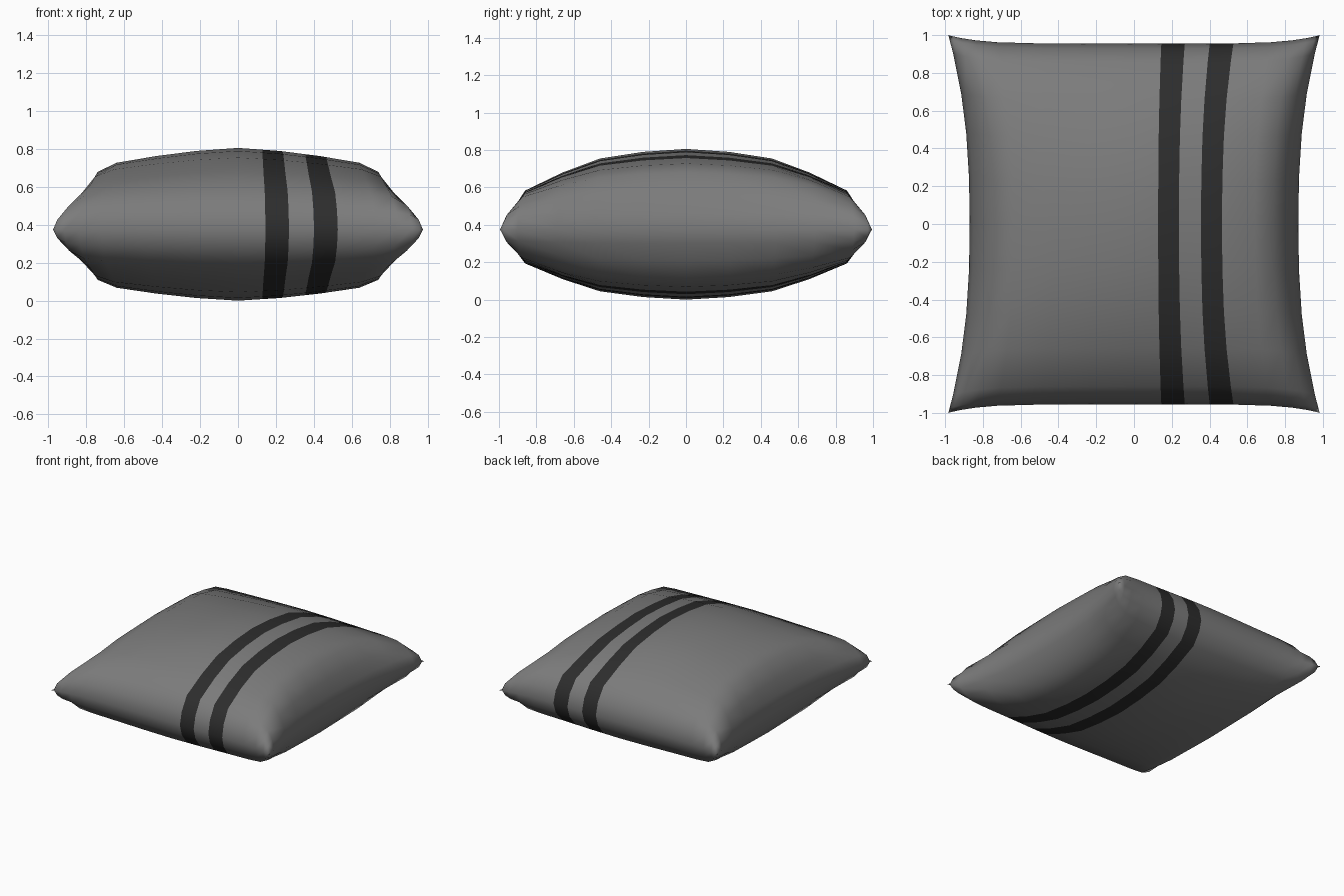
import bpy
import bmesh

cube = bpy.data.objects.get("Cube")
if cube:
    bpy.data.objects.remove(cube, do_unlink=True)


def make_material(name, value):
    mat = bpy.data.materials.new(name)
    mat.use_nodes = True
    color = (value, value, value, 1)
    mat.diffuse_color = color
    bsdf = mat.node_tree.nodes["Principled BSDF"]
    bsdf.inputs["Base Color"].default_value = color
    bsdf.inputs["Roughness"].default_value = 0.9
    return mat


# Half profiles: distance from the middle, half thickness
ACROSS = [(0, .403), (.22, .388), (.43, .363), (.64, .33), (.74, .285),
          (.81, .175), (.85, .08), (.87, 0)]
ALONG = [(0, .403), (.23, .388), (.46, .355), (.66, .285), (.86, .195),
         (.93, .095), (.955, 0)]
STRIPES = [(.128, .238), (.355, .466)]
HALF = ACROSS[0][1]
WIDE, DEEP = ACROSS[-1][0], ALONG[-1][0]


def fullness(profile, d):
    """Relative thickness of a profile at distance d from the middle."""
    d = abs(d)
    for (a, ha), (b, hb) in zip(profile, profile[1:]):
        if d <= b:
            return (ha + (hb - ha) * (d - a) / (b - a)) / HALF
    return 0


def stations(profile):
    return {s * d for d, h in profile for s in (-1, 1)}


def surface_point(x, y, side):
    f, g = fullness(ACROSS, x), fullness(ALONG, y)
    full = f * g / (f + g - f * g) if f * g > 0 else 0
    # Edges bow inward so that the corners stick out
    px = x * (1 + .13 * abs(y / DEEP) ** 2.5)
    py = y * (1 + .047 * abs(x / WIDE) ** 6)
    middle = HALF - .028 * (1 - full)
    return px, py, middle + side * HALF * full


xs = sorted(stations(ACROSS) | {x for stripe in STRIPES for x in stripe})
ys = sorted(stations(ALONG))

# Cushion: upper and lower sheets sharing the seam
bm = bmesh.new()
verts = {}
for i, x in enumerate(xs):
    for j, y in enumerate(ys):
        seam = i in (0, len(xs) - 1) or j in (0, len(ys) - 1)
        for side in (1, -1):
            if seam and side < 0:
                verts[i, j, side] = verts[i, j, 1]
            else:
                verts[i, j, side] = bm.verts.new(surface_point(x, y, side))

for i in range(len(xs) - 1):
    mid = (xs[i] + xs[i + 1]) / 2
    striped = any(a < mid < b for a, b in STRIPES)
    for j in range(len(ys) - 1):
        for side in (1, -1):
            ring = [(i, j), (i + 1, j), (i + 1, j + 1), (i, j + 1)]
            corners = [verts[p, q, side] for p, q in ring][::side]
            if len(set(corners)) == 4 and not bm.faces.get(corners):
                face = bm.faces.new(corners)
                face.smooth = True
                face.material_index = int(striped)

mesh = bpy.data.meshes.new("cushion")
bm.to_mesh(mesh)
bm.free()
mesh.materials.append(make_material("grey fabric", .2))
mesh.materials.append(make_material("dark stripe", .026))
cushion = bpy.data.objects.new("cushion", mesh)
bpy.context.collection.objects.link(cushion)
